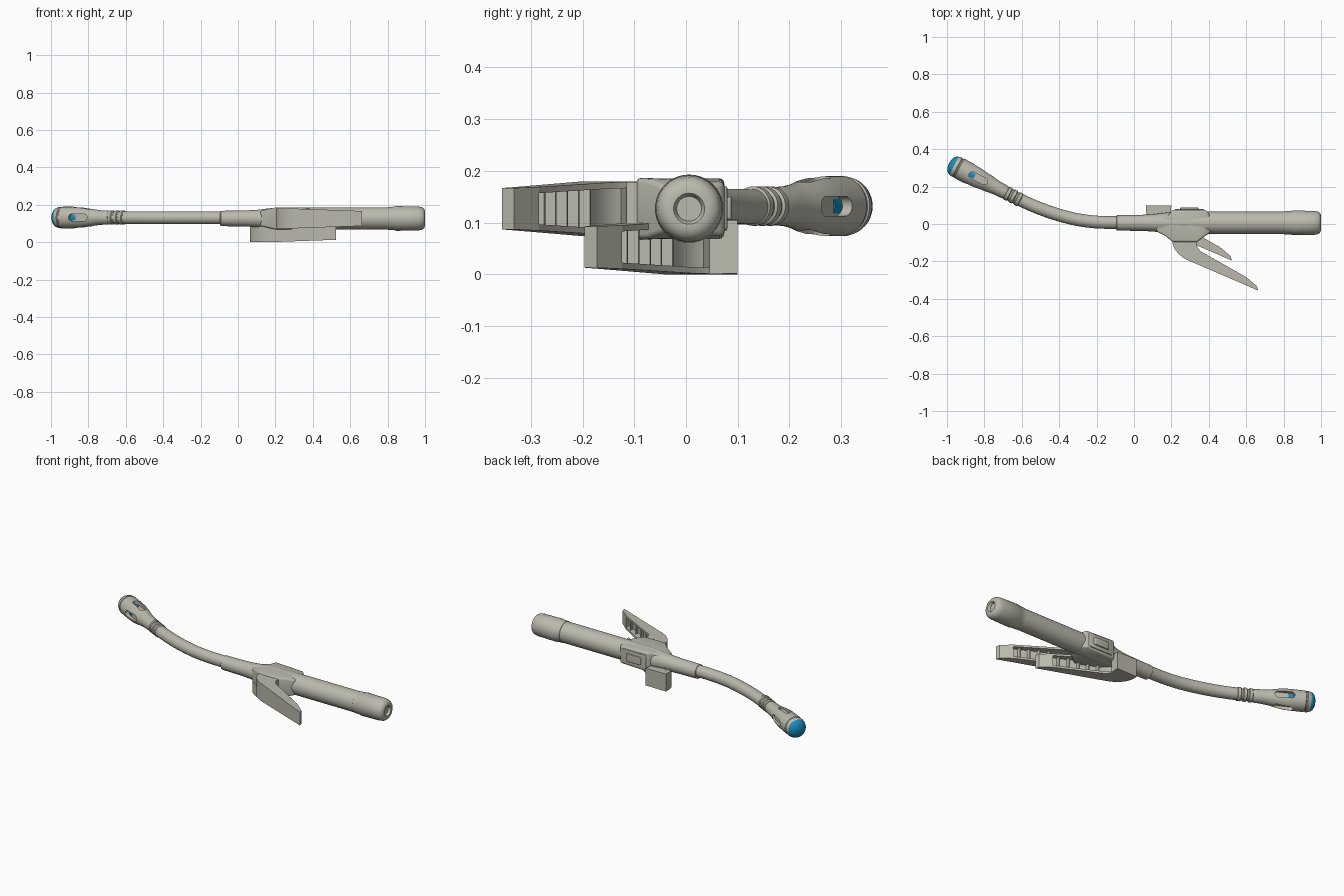
import bpy, bmesh, math
from mathutils import Matrix, Vector

if "Cube" in bpy.data.objects:
    bpy.data.objects.remove(bpy.data.objects["Cube"])

def material(name, col):
    m = bpy.data.materials.new(name)
    m.diffuse_color = (*col, 1)
    m.use_nodes = True
    m.node_tree.nodes["Principled BSDF"].inputs["Base Color"].default_value = m.diffuse_color
    return m

GREY = material("warm grey", (0.50, 0.49, 0.42))
BLUE = material("bright blue", (0.01, 0.27, 0.52))
AXIS_Z = 0.127

def finish(name, bm, mat, bevel=0, angle=35):
    bmesh.ops.recalc_face_normals(bm, faces=bm.faces)
    me = bpy.data.meshes.new(name)
    bm.to_mesh(me)
    bm.free()
    me.materials.append(mat)
    ob = bpy.data.objects.new(name, me)
    bpy.context.collection.objects.link(ob)
    bpy.ops.object.select_all(action='DESELECT')
    ob.select_set(True)
    bpy.context.view_layer.objects.active = ob
    if bevel:
        md = ob.modifiers.new("bevel", 'BEVEL')
        md.width, md.segments, md.limit_method = bevel, 3, 'ANGLE'
        md.angle_limit = math.radians(35)
        bpy.ops.object.modifier_apply(modifier="bevel")
    bpy.ops.object.shade_smooth_by_angle(angle=math.radians(angle))
    return ob

def sweep(bm, rings, n=40):
    """Skin circles given as (centre, direction, radius), all lying in a level plane."""
    loops = []
    for c, d, r in rings:
        side = Vector((-d.y, d.x, 0))
        loops.append([bm.verts.new(c + side * r * math.cos(a) + Vector((0, 0, r * math.sin(a))))
                      for a in (2 * math.pi * i / n for i in range(n))])
    for a, b in zip(loops, loops[1:]):
        for i in range(n):
            j = (i + 1) % n
            bm.faces.new((a[i], a[j], b[j], b[i]))
    bm.faces.new(loops[0])
    bm.faces.new(loops[-1])

def turned(name, origin, d, profile, mat):
    bm = bmesh.new()
    sweep(bm, [(origin + d * s, d, r) for s, r in profile])
    return finish(name, bm, mat)

def prism(bm, pts, zrange):
    lo = [bm.verts.new((x, y, zrange(x)[0])) for x, y in pts]
    hi = [bm.verts.new((x, y, zrange(x)[1])) for x, y in pts]
    n = len(pts)
    for i in range(n):
        j = (i + 1) % n
        bm.faces.new((lo[i], lo[j], hi[j], hi[i]))
    bmesh.ops.triangulate(bm, faces=[bm.faces.new(lo), bm.faces.new(hi)])

def box(name, a, b, mat, bevel):
    bm = bmesh.new()
    prism(bm, [(a[0], a[1]), (b[0], a[1]), (b[0], b[1]), (a[0], b[1])], lambda x: (a[2], b[2]))
    return finish(name, bm, mat, bevel)

X = Vector((1, 0, 0))
BASE = Vector((0, 0.006, AXIS_Z))

# Handle with tapered neck
turned("handle", BASE, X, [(-0.095, 0.036), (-0.092, 0.041), (0.04, 0.043), (0.10, 0.046),
       (0.15, 0.052), (0.20, 0.058), (0.26, 0.06), (0.82, 0.06)], GREY)

# End cap with a dimple
turned("end_cap", BASE, X, [(0.80, 0.058), (0.803, 0.062), (0.84, 0.063), (0.845, 0.066),
       (0.965, 0.064), (0.985, 0.06), (0.995, 0.052), (1.0, 0.04), (1.0, 0.03),
       (0.996, 0.027), (0.985, 0.024)], GREY)

# Housing around the grip
bm = bmesh.new()
prism(bm, [(0.12, -0.04), (0.17, -0.065), (0.205, -0.096), (0.34, -0.096), (0.365, -0.075),
           (0.41, -0.045), (0.41, 0.04), (0.388, 0.074), (0.20, 0.074), (0.185, 0.045),
           (0.12, 0.035)],
      lambda x: (AXIS_Z - 0.040 - 0.020 * min(1, (x - 0.12) / 0.085) + 0.015 * max(0, (x - 0.36) / 0.05),
                 AXIS_Z + 0.040 + 0.020 * min(1, (x - 0.12) / 0.085) - 0.015 * max(0, (x - 0.36) / 0.05)))
finish("housing", bm, GREY, 0.01)

# Button on the back of the housing
box("button_frame", (0.215, 0.06, 0.085), (0.375, 0.080, 0.17), GREY, 0.008)
box("button", (0.245, 0.07, 0.105), (0.345, 0.088, 0.15), GREY, 0.006)

# Two matching channel-shaped levers
OUTER = [(0.205, -0.10), (0.215, -0.13), (0.235, -0.157), (0.265, -0.182), (0.30, -0.199), (0.60, -0.328)]
INNER = [(0.60, -0.284), (0.353, -0.144), (0.335, -0.115)]
PLATE_BACK = [(0.60, -0.313), (0.34, -0.198), (0.30, -0.178), (0.275, -0.162), (0.25, -0.135), (0.24, -0.10)]

def lever(name, off):
    def half(x):
        return 0.053 - 0.013 * min(1, max(0, (x - 0.30) / 0.36))
    bm = bmesh.new()
    full = lambda x: (0.127 - half(x), 0.127 + half(x))
    prism(bm, OUTER + PLATE_BACK, full)
    prism(bm, OUTER + INNER, lambda x: (0.127 + half(x) - 0.012, 0.127 + half(x)))
    prism(bm, OUTER + INNER, lambda x: (0.127 - half(x), 0.127 - half(x) + 0.012))
    # solid tip and hinge block
    prism(bm, [(0.60, -0.328), (0.663, -0.356), (0.657, -0.332), (0.60, -0.284)], full)
    prism(bm, [(0.205, -0.06), (0.205, -0.10), (0.215, -0.13), (0.335, -0.115), (0.34, -0.06)], full)
    # cross ribs inside the channel
    for i in range(5):
        x = 0.36 + 0.05 * i
        y = -0.204 - 0.44 * (x - 0.36)
        prism(bm, [(x, y), (x + 0.006, y - 0.003), (x + 0.006, y + 0.018), (x, y + 0.02)], full)
    bmesh.ops.translate(bm, verts=bm.verts, vec=off)
    finish(name, bm, GREY)

lever("upper_lever", (0, 0, 0))
lever("lower_lever", (-0.14, 0.16, -0.074))

# Bent tube
d = Vector((-0.887, 0.462, 0)).normalized()
pts = [Vector((x, y, AXIS_Z + 0.004)) for x, y in
       [(-0.06, 0.008), (-0.14, 0.008), (-0.22, 0.012), (-0.30, 0.023), (-0.38, 0.042),
        (-0.46, 0.067), (-0.54, 0.098), (-0.63, 0.139)]]
rings = []
for i in range(len(pts) - 1):
    a, b = pts[i], pts[i + 1]
    ta = (b - pts[max(i - 1, 0)]) / 2
    tb = (pts[min(i + 2, len(pts) - 1)] - a) / 2
    for k in range(5):
        t = k / 5
        p = (2*t**3 - 3*t*t + 1) * a + (t**3 - 2*t*t + t) * ta + (3*t*t - 2*t**3) * b + (t**3 - t*t) * tb
        rings.append((p, ((1 - t) * ta + t * tb).normalized(), 0.034))
rings.append((pts[-1], d, 0.034))
bm = bmesh.new()
sweep(bm, rings)
finish("tube", bm, GREY)

# Collar rings
HEAD = Vector((-0.62, 0.134, AXIS_Z + 0.005))
collar = [(-0.02, 0.033)]
for i in range(3):
    s = -0.015 + 0.032 * i
    collar += [(s, 0.033), (s + 0.004, 0.038), (s + 0.02, 0.038), (s + 0.024, 0.033)]
collar += [(0.10, 0.033)]
turned("collar", HEAD, d, collar, GREY)

# Nozzle head with four slots
head = turned("nozzle_head", HEAD, d, [(0.07, 0.034), (0.085, 0.037), (0.13, 0.039), (0.17, 0.044),
        (0.21, 0.052), (0.25, 0.057), (0.30, 0.058), (0.355, 0.058), (0.358, 0.055),
        (0.364, 0.055), (0.367, 0.058), (0.380, 0.056), (0.388, 0.052)], GREY)
side = Vector((-d.y, d.x, 0))
up = Vector((0, 0, 1))
bm = bmesh.new()
for out, across in ((up, side), (-up, side), (side, up), (-side, up)):
    outline = []
    for k in range(16):
        a = math.pi * (k + 0.5) / 8 - math.pi / 2
        mid = 0.275 if math.cos(a) > 0 else 0.205
        outline.append(HEAD + d * (mid + 0.019 * math.cos(a)) + across * 0.019 * math.sin(a))
    lo = [bm.verts.new(p + out * 0.034) for p in outline]
    hi = [bm.verts.new(p + out * 0.09) for p in outline]
    for k in range(16):
        j = (k + 1) % 16
        bm.faces.new((lo[k], lo[j], hi[j], hi[k]))
    bm.faces.new(lo)
    bm.faces.new(hi)
cutter = finish("slot_cutter", bm, GREY)
cutter.hide_render = True
md = head.modifiers.new("slots", 'BOOLEAN')
md.operation, md.object, md.solver = 'DIFFERENCE', cutter, 'EXACT'
bpy.context.view_layer.objects.active = head
bpy.ops.object.modifier_apply(modifier="slots")
bpy.data.objects.remove(cutter)
bpy.ops.object.select_all(action='DESELECT')
head.select_set(True)
bpy.ops.object.shade_smooth_by_angle(angle=math.radians(35))

# Blue core showing at the slot ends, and the blue face dome
turned("inner_core", HEAD, d, [(0.262, 0.037), (0.31, 0.037)], BLUE)
turned("face_dome", HEAD, d, [(0.37, 0.054), (0.389, 0.053), (0.398, 0.048), (0.406, 0.038),
        (0.412, 0.024), (0.415, 0.008), (0.4155, 0.001)], BLUE)
